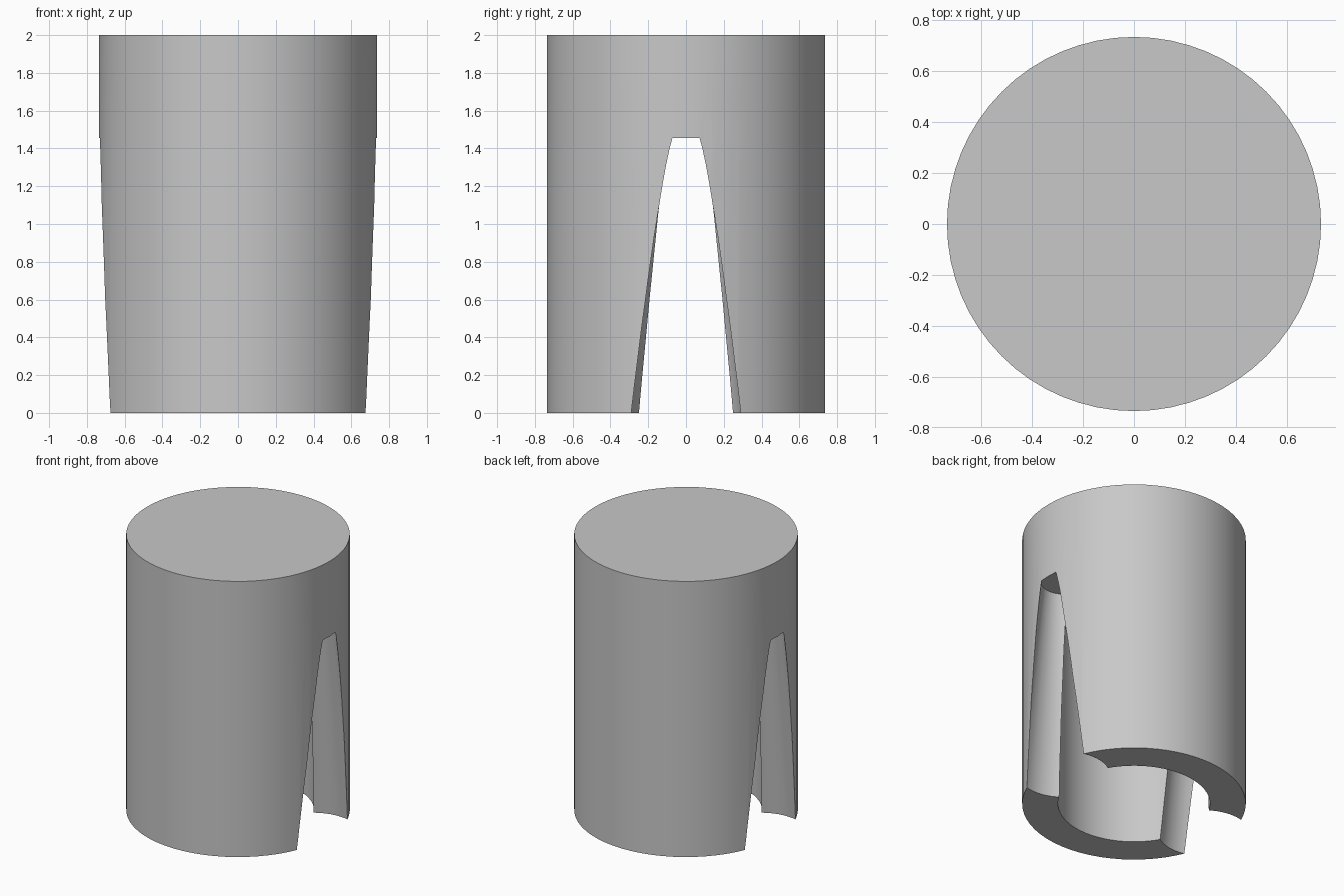
import bpy

cube = bpy.data.objects.get("Cube")
if cube:
    bpy.data.objects.remove(cube, do_unlink=True)

HEIGHT, RADIUS = 2.0, 0.735
CUT_TOP, BORE_RADIUS = 1.455, 0.5
NOTCH_X, NOTCH_LOW, NOTCH_HIGH = 0.6, 0.3, 0.15
BELOW = 0.1  # cutters reach this far under the base

grey = bpy.data.materials.new("plain_grey")
grey.use_nodes = True
colour = (0.58, 0.58, 0.58, 1)
grey.diffuse_color = colour
grey.node_tree.nodes["Principled BSDF"].inputs["Base Color"].default_value = colour


def round_solid(name, low_radius, high_radius, bottom, top, x=0):
    """Upright cylinder or cone frustum between two heights."""
    bpy.ops.mesh.primitive_cone_add(
        vertices=64, radius1=low_radius, radius2=high_radius,
        depth=top - bottom, location=(x, 0, (top + bottom) / 2))
    obj = bpy.context.object
    obj.name = name
    obj.data.materials.append(grey)
    return obj


# Solid outer body
body = round_solid("slotted_cap_body", RADIUS, RADIUS, 0, HEIGHT)

# Blind bore from below and a tapered notch through each side wall
slope = (NOTCH_LOW - NOTCH_HIGH) / CUT_TOP
cutters = [round_solid("bore_cutter", BORE_RADIUS, BORE_RADIUS, -BELOW, CUT_TOP)]
for side, sign in (("left", 1), ("right", -1)):
    cutters.append(round_solid(side + "_notch_cutter", NOTCH_LOW + slope * BELOW,
                               NOTCH_HIGH, -BELOW, CUT_TOP, sign * NOTCH_X))

bpy.ops.object.select_all(action='DESELECT')
body.select_set(True)
bpy.context.view_layer.objects.active = body
for cutter in cutters:
    cutter.hide_render = True
    cut = body.modifiers.new(cutter.name, 'BOOLEAN')
    cut.operation = 'DIFFERENCE'
    cut.solver = 'EXACT'
    cut.object = cutter
    bpy.ops.object.modifier_apply(modifier=cut.name)
    bpy.data.objects.remove(cutter, do_unlink=True)

# Round walls shade smoothly, rims and notch edges stay sharp
bpy.ops.object.shade_smooth_by_angle()
